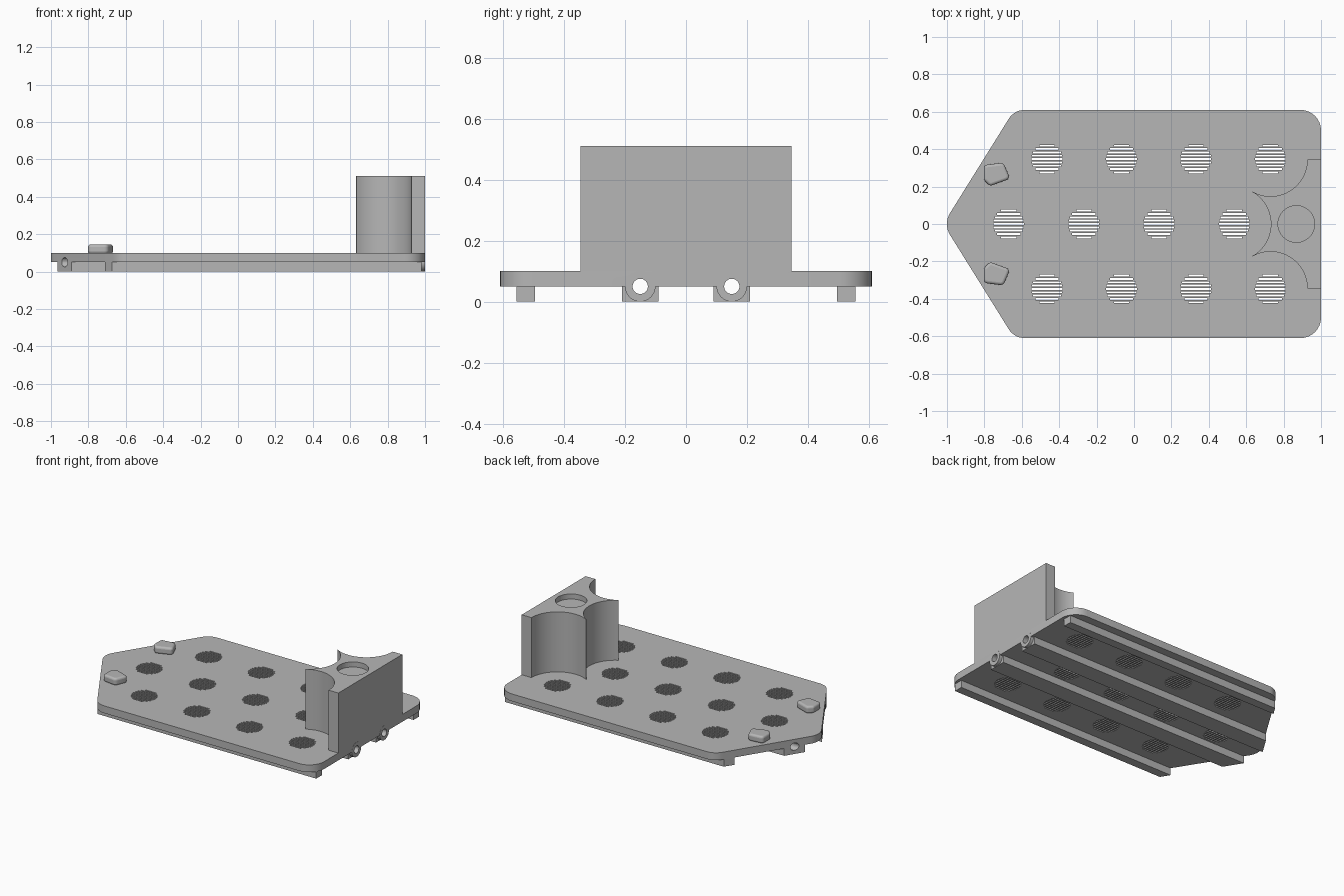
import bpy, bmesh, math
from mathutils import Vector

if "Cube" in bpy.data.objects:
    bpy.data.objects.remove(bpy.data.objects["Cube"])

grey = bpy.data.materials.new("matte grey")
grey.diffuse_color = (0.47, 0.47, 0.47, 1)
grey.use_nodes = True
grey.node_tree.nodes["Principled BSDF"].inputs["Base Color"].default_value = grey.diffuse_color


def finish(bm, name, smooth=True):
    bmesh.ops.recalc_face_normals(bm, faces=bm.faces)
    mesh = bpy.data.meshes.new(name)
    bm.to_mesh(mesh)
    bm.free()
    mesh.materials.append(grey)
    ob = bpy.data.objects.new(name, mesh)
    bpy.context.collection.objects.link(ob)
    return ob


def add_prism(bm, pts, z0, z1):
    lo = [bm.verts.new((x, y, z0)) for x, y in pts]
    hi = [bm.verts.new((x, y, z1)) for x, y in pts]
    bm.faces.new(lo[::-1])
    bm.faces.new(hi)
    n = len(pts)
    for i in range(n):
        j = (i + 1) % n
        bm.faces.new((lo[i], lo[j], hi[j], hi[i]))


def prism(name, pts, z0, z1):
    bm = bmesh.new()
    add_prism(bm, pts, z0, z1)
    return finish(bm, name)


def rounded(corners, steps=8):
    """Fillet each (x, y, radius) corner of a convex outline."""
    out = []
    n = len(corners)
    for i, (x, y, r) in enumerate(corners):
        p = Vector((x, y))
        a = (Vector(corners[i - 1][:2]) - p).normalized()
        b = (Vector(corners[(i + 1) % n][:2]) - p).normalized()
        half = a.angle(b) / 2
        c = p + (a + b).normalized() * r / math.sin(half)
        t0 = p + a * r / math.tan(half) - c
        t1 = p + b * r / math.tan(half) - c
        sweep = t0.angle_signed(t1)
        for k in range(steps + 1):
            ang = -sweep * k / steps
            ca, sa = math.cos(ang), math.sin(ang)
            out.append((c.x + t0.x * ca - t0.y * sa, c.y + t0.x * sa + t0.y * ca))
    return out


def arc(cx, cy, r, a0, a1, steps=24):
    return [(cx + r * math.cos(math.radians(a0 + (a1 - a0) * k / steps)),
             cy + r * math.sin(math.radians(a0 + (a1 - a0) * k / steps)))
            for k in range(steps + 1)]


def circle(cx, cy, r, n=48):
    return arc(cx, cy, r, 0, 360, n)[:-1]


def tube_along_x(name, y, z, r, x0, x1):
    ob = prism(name, circle(0, 0, r, 32), x0, x1)
    for v in ob.data.vertices:
        a, b, c = v.co
        v.co = (c, y + a, z + b)
    return ob


def cut(ob, cutter):
    mod = ob.modifiers.new("cut", 'BOOLEAN')
    mod.operation = 'DIFFERENCE'
    mod.solver = 'EXACT'
    mod.object = cutter
    cutter.hide_render = True
    cutter.hide_viewport = True
    cutter.display_type = 'WIRE'


def shade(ob):
    bpy.ops.object.select_all(action='DESELECT')
    ob.select_set(True)
    bpy.context.view_layer.objects.active = ob
    bpy.ops.object.shade_smooth_by_angle(angle=math.radians(30))


# Base plate with a pointed nose
W, TIP, SHOULDER = 0.61, -1.02, -0.64
outline = rounded([(TIP, 0, 0.11), (SHOULDER, -W, 0.1), (1, -W, 0.11),
                   (1, W, 0.11), (SHOULDER, W, 0.1)])
plate = prism("base_plate", outline, 0.05, 0.1)

# Round grilles: rows of through slits following a circle
grilles = [(-0.465 + 0.398 * i, s * 0.347) for i in range(4) for s in (-1, 1)]
grilles += [(-0.67 + 0.402 * i, 0) for i in range(4)]
bm = bmesh.new()
for gx, gy in grilles:
    for k in range(-4, 5):
        dy = k * 0.0178
        h = math.sqrt(0.082 ** 2 - dy ** 2)
        y0, y1 = gy + dy - 0.005, gy + dy + 0.005
        add_prism(bm, [(gx - h, y0), (gx + h, y0), (gx + h, y1), (gx - h, y1)], 0.03, 0.12)
cut(plate, finish(bm, "grille_slit_cutter"))


def nose_x(y):
    return TIP + (SHOULDER - TIP) * abs(y) / W


def rail(name, side, y0, y1):
    pts = [(nose_x(y0), side * y0), (nose_x(y1), side * y1),
           (0.98, side * y1), (0.98, side * y0)]
    return prism(name, pts, 0, 0.05)


# Underside rails, the inner pair bored lengthwise with a collar at the end
solids = [plate]
for side, tag in ((-1, "right"), (1, "left")):
    solids.append(rail("outer_rail_" + tag, side, 0.495, 0.555))
    inner = rail("inner_rail_" + tag, side, 0.09, 0.21)
    collar = tube_along_x("rail_collar_" + tag, side * 0.15, 0.05, 0.05, 0.97, 1.001)
    bore = tube_along_x("bore_cutter_" + tag, side * 0.15, 0.05, 0.025, -1.2, 1.2)
    for ob in (plate, inner, collar):
        cut(ob, bore)
    solids += [inner, collar]

# Holder block with three scooped sides and a shallow round socket on top
R = 0.197
block = [(1, -0.345), (1, 0.345), (0.927, 0.345)]
block += arc(0.73, 0.345, R, 0, -119.5)[1:]
block += arc(0.535, 0, R, 60.5, -60.5)
block += arc(0.73, -0.345, R, 119.5, 0)
holder = prism("holder_block", block, 0.1, 0.51)
cut(holder, prism("socket_cutter", circle(0.868, 0, 0.098), 0.475, 0.6))
solids.append(holder)

# Soft pads near the nose
for side, tag in ((-1, "right"), (1, "left")):
    corners = [(-0.802, 0.315, 0.02), (-0.802, 0.235, 0.02), (-0.77, 0.203, 0.02),
               (-0.662, 0.242, 0.02), (-0.698, 0.328, 0.025)]
    pts = [(x, side * y) for x, y in rounded(corners, 4)]
    pad = prism("nose_pad_" + tag, pts, 0.095, 0.145)
    bev = pad.modifiers.new("soft edge", 'BEVEL')
    bev.width = 0.014
    bev.segments = 4
    bev.limit_method = 'ANGLE'
    bev.angle_limit = math.radians(60)
    solids.append(pad)

for ob in solids:
    shade(ob)
